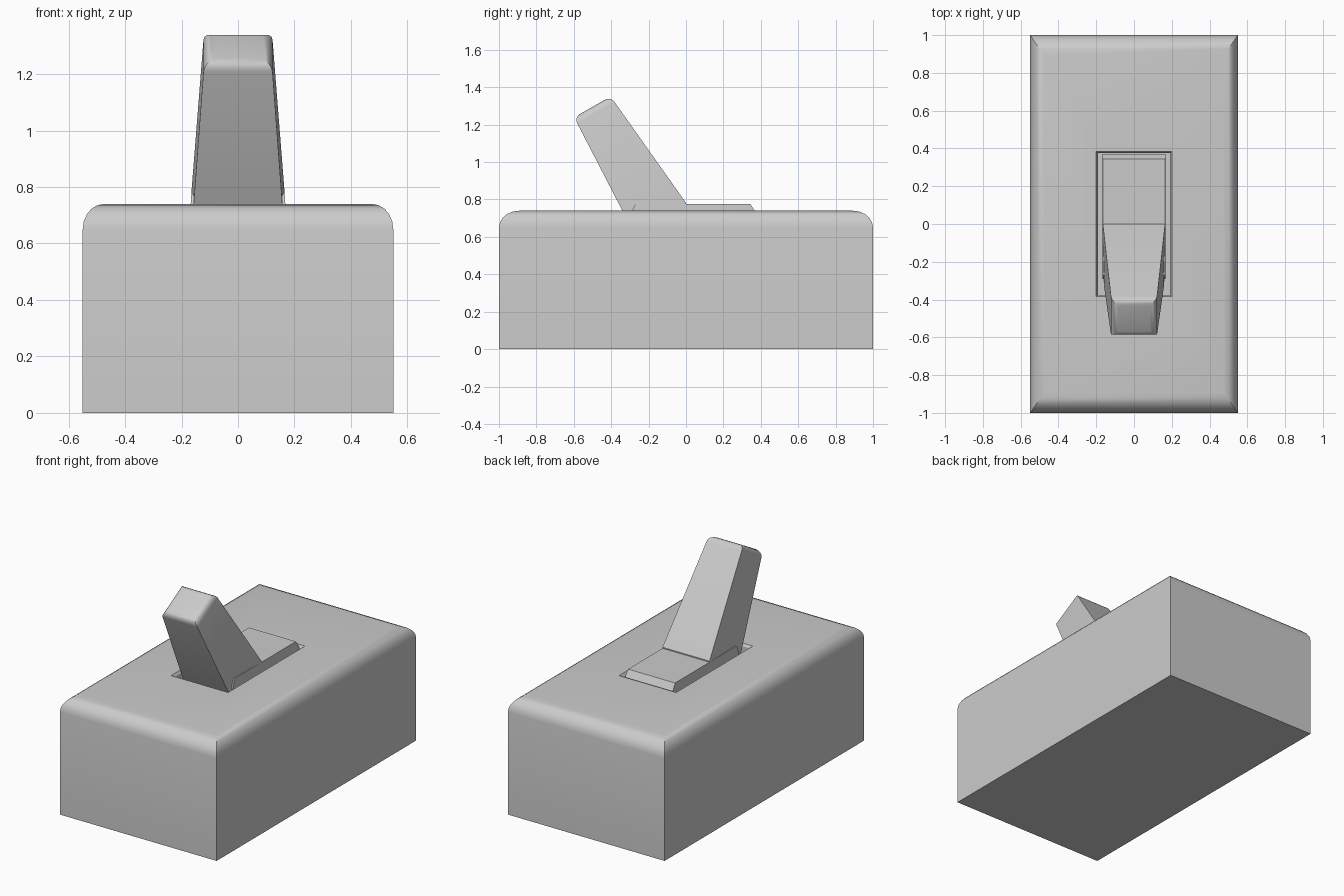
import bpy, bmesh, math

if "Cube" in bpy.data.objects:
    bpy.data.objects.remove(bpy.data.objects["Cube"])


def loft(name, rings, tip_bevel=0.0):
    """Skin a stack of four-point rings, cap both ends, optionally round the last cap."""
    bm = bmesh.new()
    rows = [[bm.verts.new(p) for p in ring] for ring in rings]
    for a, b in zip(rows, rows[1:]):
        for i in range(4):
            j = (i + 1) % 4
            bm.faces.new((a[i], a[j], b[j], b[i]))
    bm.faces.new(rows[0][::-1])
    cap = bm.faces.new(rows[-1])
    bm.normal_update()
    if tip_bevel:
        bmesh.ops.bevel(bm, geom=list(cap.edges), offset=tip_bevel, segments=4,
                        profile=0.5, affect='EDGES')
    bmesh.ops.recalc_face_normals(bm, faces=bm.faces[:])
    mesh = bpy.data.meshes.new(name)
    bm.to_mesh(mesh)
    bm.free()
    obj = bpy.data.objects.new(name, mesh)
    bpy.context.collection.objects.link(obj)
    bpy.ops.object.select_all(action='DESELECT')
    obj.select_set(True)
    bpy.context.view_layer.objects.active = obj
    bpy.ops.object.shade_smooth_by_angle(angle=math.radians(30))
    return obj


def rect(x, y0, y1, z):
    return [(-x, y0, z), (x, y0, z), (x, y1, z), (-x, y1, z)]


def slanted(front, back, x_front, x_back):
    return [(-x_front, *front), (x_front, *front), (x_back, *back), (-x_back, *back)]


# Housing: straight walls, rounded top edge with mitred corners, slot in the top
rings = [rect(0.55, -1, 1, 0)]
for i in range(6):
    a = math.radians(18 * i)
    y = 1 - 0.107 * (1 - math.cos(a))
    rings.append(rect(0.55 - 0.075 * (1 - math.cos(a)), -y, y, 0.65 + 0.09 * math.sin(a)))
rings += [rect(0.2, -0.385, 0.385, 0.74),
          rect(0.19, -0.375, 0.375, 0.725),
          rect(0.19, -0.375, 0.375, 0.64)]
loft("housing", rings)

# Rocker base: flat pad behind the lever, sloped at its back end
loft("rocker_base", [rect(0.168, -0.29, 0.37, 0.64),
                     rect(0.168, -0.29, 0.37, 0.735),
                     rect(0.165, -0.27, 0.345, 0.775)])

# Lever: leaning tapered bar with a rounded tip
loft("lever", [slanted((-0.289, 0.64), (0.0, 0.64), 0.162, 0.167),
               slanted((-0.34, 0.74), (0.0, 0.782), 0.157, 0.165),
               slanted((-0.598, 1.239), (-0.403, 1.351), 0.12, 0.12)], tip_bevel=0.035)
